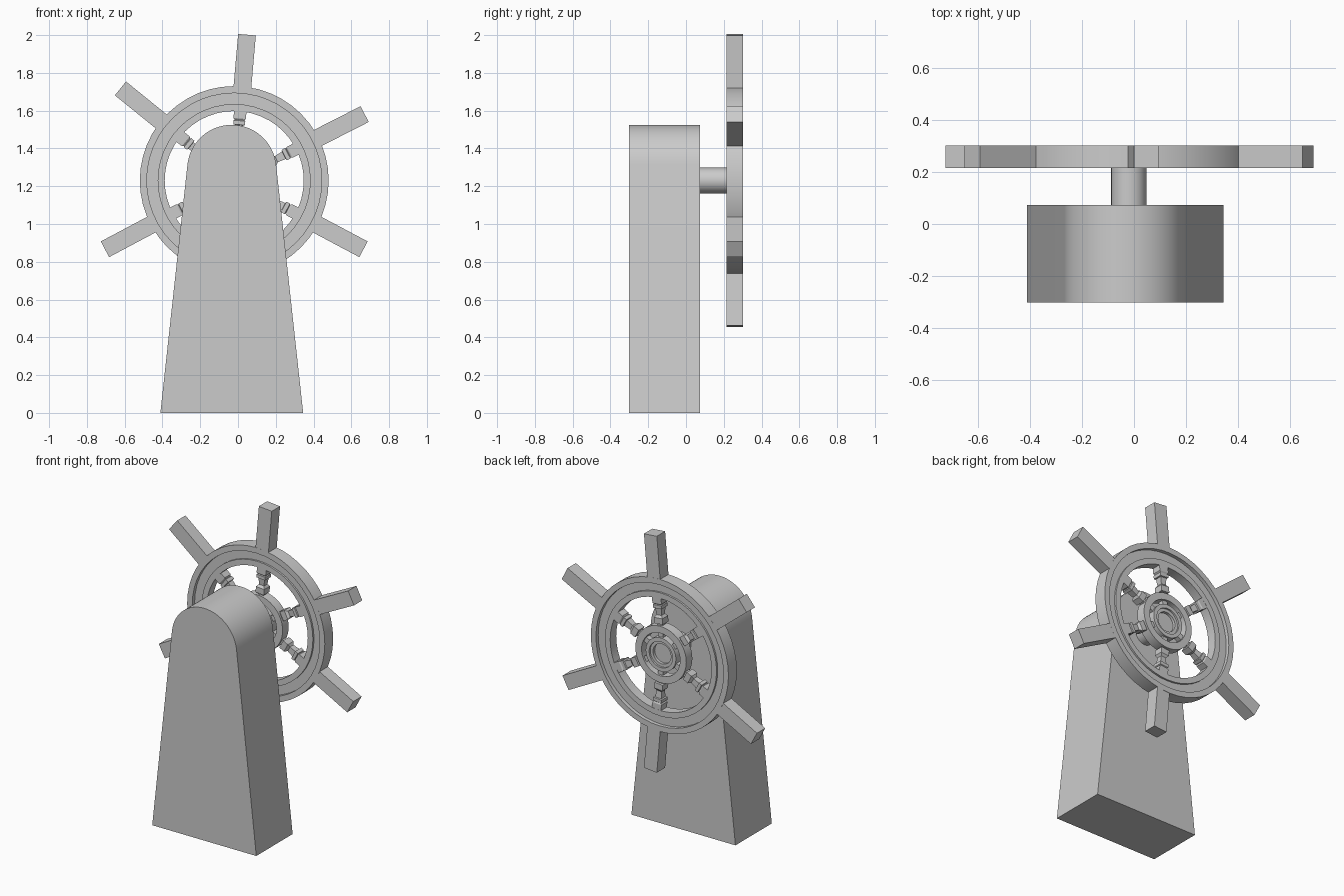
import bpy, bmesh
from math import sin, cos, pi, radians
from mathutils import Matrix, Vector

if "Cube" in bpy.data.objects:
    bpy.data.objects.remove(bpy.data.objects["Cube"])

CX, CZ = -0.02, 1.23      # wheel centre
Y0, Y1 = 0.215, 0.302     # wheel front and back faces
YM = (Y0 + Y1) / 2


def finish(name, bm, smooth=False):
    bmesh.ops.recalc_face_normals(bm, faces=bm.faces)
    me = bpy.data.meshes.new(name)
    bm.to_mesh(me)
    bm.free()
    ob = bpy.data.objects.new(name, me)
    bpy.context.collection.objects.link(ob)
    if smooth:
        bpy.ops.object.select_all(action='DESELECT')
        ob.select_set(True)
        bpy.context.view_layer.objects.active = ob
        bpy.ops.object.shade_smooth_by_angle(angle=radians(30))
    return ob


def lathe(name, profile, n=48):
    """Spin a closed (radius, y) profile about the wheel axis."""
    bm = bmesh.new()
    rings = []
    for i in range(n):
        a = 2 * pi * i / n
        rings.append([bm.verts.new((CX + r * cos(a), y, CZ + r * sin(a))) for r, y in profile])
    m = len(profile)
    for i in range(n):
        p, q = rings[i], rings[(i + 1) % n]
        for j in range(m):
            k = (j + 1) % m
            bm.faces.new((p[j], p[k], q[k], q[j]))
    return finish(name, bm, True)


def square_bar(name, angle, stations):
    """Radial bar of stacked rectangles: (radius, half width, half depth)."""
    bm = bmesh.new()
    out = Vector((cos(angle), 0, sin(angle)))
    side = Vector((-sin(angle), 0, cos(angle)))
    c = Vector((CX, YM, CZ))
    loops = []
    for r, w, d in stations:
        loops.append([bm.verts.new(c + out * r + side * w * s + Vector((0, d * t, 0)))
                      for s, t in ((-1, -1), (1, -1), (1, 1), (-1, 1))])
    for p, q in zip(loops, loops[1:]):
        for j in range(4):
            k = (j + 1) % 4
            bm.faces.new((p[j], p[k], q[k], q[j]))
    bm.faces.new(loops[0])
    bm.faces.new(loops[-1])
    return finish(name, bm)


# pedestal: tapered post with a rounded top
px, pz, pr, tilt = -0.033, 1.289, 0.236, radians(6)
outline = [(-0.411, 0), (0.345, 0)]
for i in range(33):
    a = tilt + (pi - 2 * tilt) * i / 32
    outline.append((px + pr * cos(a), pz + pr * sin(a)))
bm = bmesh.new()
face = bm.faces.new([bm.verts.new((x, -0.303, z)) for x, z in outline])
ext = bmesh.ops.extrude_face_region(bm, geom=[face])
bmesh.ops.translate(bm, vec=(0, 0.377, 0),
                    verts=[v for v in ext['geom'] if isinstance(v, bmesh.types.BMVert)])
finish("pedestal", bm, True)

# axle
bm = bmesh.new()
bmesh.ops.create_cone(bm, cap_ends=True, segments=32, radius1=0.068, radius2=0.068, depth=0.20,
                      matrix=Matrix.Translation((CX, 0.16, CZ)) @ Matrix.Rotation(pi / 2, 4, 'X'))
finish("axle", bm, True)

# wheel rim with a shallow groove on both faces
g = 0.012
lathe("wheel_rim", [(0.368, Y0 + g), (0.405, Y0 + g), (0.405, Y0 + 2 * g), (0.463, Y0 + 2 * g),
                    (0.463, Y0), (0.5, Y0), (0.5, Y1), (0.463, Y1), (0.463, Y1 - 2 * g),
                    (0.405, Y1 - 2 * g), (0.405, Y1 - g), (0.368, Y1 - g)])

# hub: outer ring, and inner ring around the axle end
lathe("hub_outer_ring", [(0.14, Y0 + g), (0.185, Y0 + g), (0.185, Y1 - g), (0.14, Y1 - g)])
lathe("hub_inner_ring", [(0.065, Y0), (0.11, Y0), (0.11, Y1 - g), (0.085, Y1 - g),
                         (0.085, Y1 - 2 * g), (0.065, Y1 - 2 * g)], 32)

# handles outside the rim and turned spokes inside it
for i, deg in enumerate((85, 27, -28, -85, 208, 141)):
    a = radians(deg)
    square_bar(f"handle_{i}", a, [(0.48, 0.047, 0.043), (0.775, 0.047, 0.043)])
    square_bar(f"spoke_{i}", a, [
        (0.09, 0.018, 0.018), (0.195, 0.018, 0.018), (0.197, 0.03, 0.03), (0.235, 0.03, 0.03),
        (0.25, 0.018, 0.018), (0.295, 0.022, 0.022), (0.297, 0.031, 0.031), (0.318, 0.031, 0.031),
        (0.322, 0.026, 0.026), (0.33, 0.033, 0.031), (0.39, 0.033, 0.031)])
